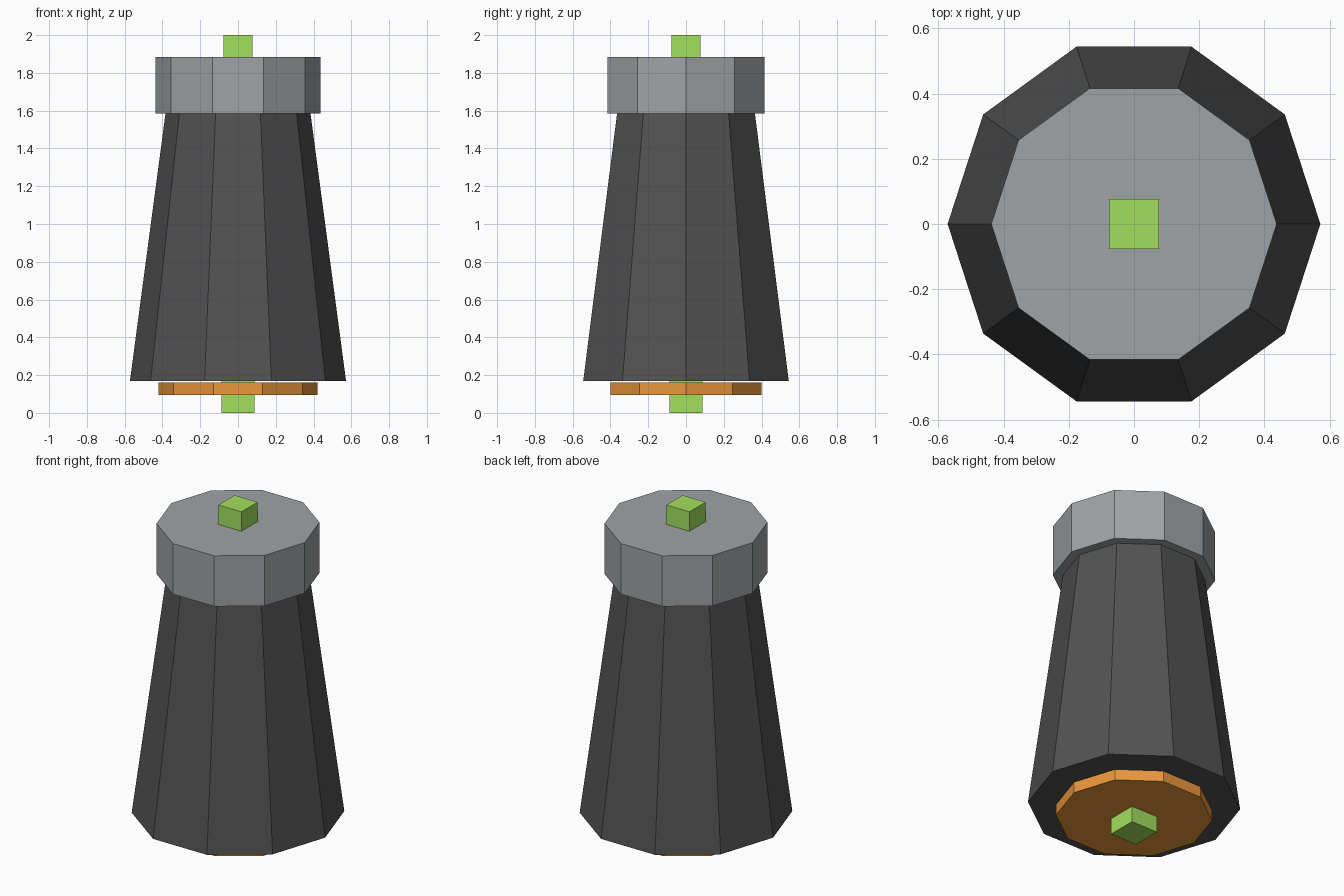
import bpy
import bmesh
from math import pi, sqrt
from mathutils import Matrix

if "Cube" in bpy.data.objects:
    bpy.data.objects.remove(bpy.data.objects["Cube"])


def material(name, rgb):
    mat = bpy.data.materials.new(name)
    mat.diffuse_color = (*rgb, 1)
    mat.use_nodes = True
    mat.node_tree.nodes["Principled BSDF"].inputs["Base Color"].default_value = mat.diffuse_color
    return mat


def prism(name, sides, r_bottom, r_top, z0, z1, turn, mat):
    """Capped, optionally tapered prism standing between z0 and z1."""
    bm = bmesh.new()
    place = Matrix.Translation((0, 0, (z0 + z1) / 2)) @ Matrix.Rotation(turn, 4, 'Z')
    bmesh.ops.create_cone(bm, cap_ends=True, segments=sides, radius1=r_bottom,
                          radius2=r_top, depth=z1 - z0, matrix=place)
    bmesh.ops.recalc_face_normals(bm, faces=bm.faces)
    mesh = bpy.data.meshes.new(name)
    bm.to_mesh(mesh)
    bm.free()
    mesh.materials.append(mat)
    obj = bpy.data.objects.new(name, mesh)
    bpy.context.collection.objects.link(obj)
    return obj


dark = material("dark_grey", (0.085, 0.085, 0.088))
grey = material("light_grey", (0.35, 0.37, 0.38))
orange = material("orange", (0.82, 0.31, 0.045))
green = material("green", (0.36, 0.74, 0.11))

# Tapered ten-sided body, running up inside the collar
prism("body", 10, 0.572, 0.344, 0.17, 1.884, pi / 2, dark)

# Collar around the narrow end
prism("top_collar", 10, 0.438, 0.438, 1.585, 1.885, pi / 2, grey)

# Thin disc just under the body
prism("base_disc", 10, 0.421, 0.421, 0.095, 0.16, pi / 2, orange)

# Square shaft through the whole model, slightly tapered
prism("shaft", 4, 0.0875 * sqrt(2), 0.076 * sqrt(2), 0.0, 2.0, pi / 4, green)
